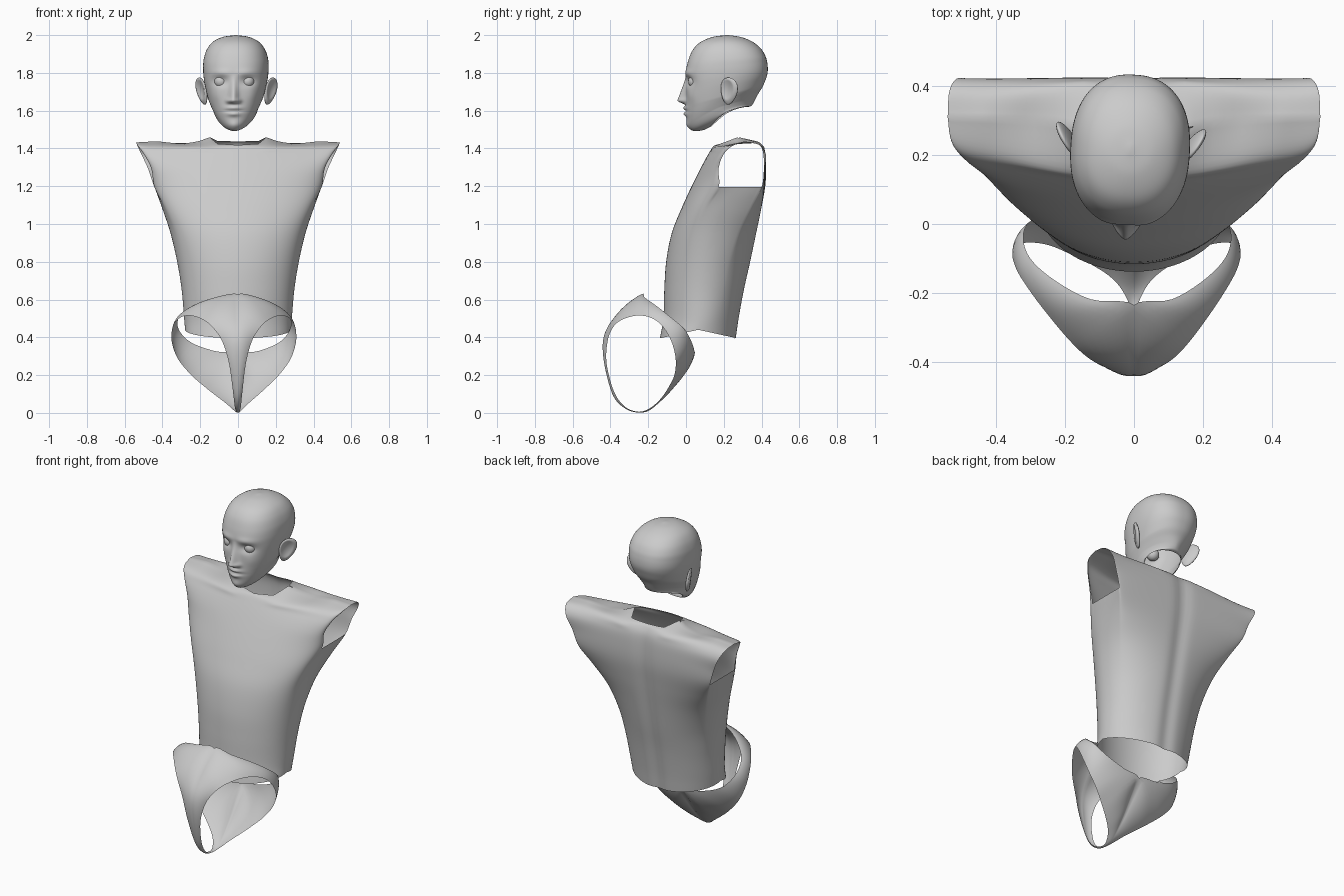
import bpy, bmesh, math
from mathutils import Vector, Matrix

if "Cube" in bpy.data.objects:
    bpy.data.objects.remove(bpy.data.objects["Cube"])


def spline(pts, sub, closed=False):
    """Catmull-Rom through points of any dimension."""
    P = [Vector(p) for p in pts]
    n = len(P)
    if closed:
        get = lambda i: P[i % n]
    else:
        E = [2 * P[0] - P[1]] + P + [2 * P[-1] - P[-2]]
        get = lambda i: E[i + 1]
    out = []
    for i in range(n if closed else n - 1):
        a, b, c, d = get(i - 1), get(i), get(i + 1), get(i + 2)
        for k in range(sub):
            t = k / sub
            out.append(0.5 * (2 * b + (c - a) * t + (2 * a - 5 * b + 4 * c - d) * t * t
                              + (3 * b - a - 3 * c + d) * t ** 3))
    return out if closed else out + [P[-1]]


def add_grid(bm, rows, closed=False):
    V = [[bm.verts.new(p) for p in r] for r in rows]
    m = len(V[0])
    for a, b in zip(V, V[1:]):
        for j in range(m if closed else m - 1):
            k = (j + 1) % m
            bm.faces.new((a[j], a[k], b[k], b[j]))


def finish(bm, name):
    bmesh.ops.remove_doubles(bm, verts=bm.verts, dist=0.0005)
    bmesh.ops.recalc_face_normals(bm, faces=bm.faces)
    for f in bm.faces:
        f.smooth = True
    me = bpy.data.meshes.new(name)
    bm.to_mesh(me)
    bm.free()
    ob = bpy.data.objects.new(name, me)
    bpy.context.collection.objects.link(ob)
    return ob


def flip(rows):
    return [[Vector((-p[0], p[1], p[2])) for p in r] for r in rows]


# Torso: rows of (z centre, z side, half width, y front, y side, y back, boxiness)
lower = [(.395, .44, .28, -.138, .065, .27, 0), (.5, .5, .285, -.12, .083, .285, 0),
         (.65, .65, .298, -.115, .10, .312, .05), (.8, .8, .322, -.105, .12, .345, .1),
         (.95, .95, .357, -.076, .15, .375, .3), (1.08, 1.08, .40, -.025, .20, .40, .65),
         (1.2, 1.195, .442, .03, .28, .42, 1)]
# upper rows: (z centre, z edge, half width, y centre, y edge, y shift halfway)
front_up = [(1.3, 1.29, .458, .08, .172, .004), (1.37, 1.365, .495, .118, .197, .014),
            (1.41, 1.413, .53, .143, .245, .025)]
back_up = [(1.3, 1.29, .475, .425, .413, 0), (1.38, 1.37, .512, .42, .422, -.004),
           (1.425, 1.42, .535, .40, .385, -.015)]
shoulder = [(.28, .15, .275, 1.46), (.40, .21, .295, 1.437), (.55, .30, .305, 1.424),
            (.8, .43, .31, 1.438), (1, .54, .31, 1.432)]
front_neck = [(0, 0, .155, 1.418), (.17, .11, .185, 1.425)]
back_neck = [(0, 0, .385, 1.437), (.17, .11, .365, 1.44)]
STEPS, WALL, SUB = 28, 12, 6


def arc_row(zc, zs, xs, yc, ys, shift=0):
    out = []
    for i in range(STEPS + 1):
        a = i / STEPS * math.pi / 2
        f, c = math.sin(a), math.cos(a)
        out.append(Vector((xs * f, ys + (yc - ys) * c + shift * math.sin(2 * a) ** 2,
                           zs + (zc - zs) * c)))
    return out


def body_row(zc, zs, xs, yc, ys, boxy, corner):
    """Ellipse quarter blended to an arc with a straight side wall."""
    yk = ys + (yc - ys) * corner
    box = arc_row(zc, zs, xs, yc, yk)
    box += [Vector((xs, yk + (ys - yk) * i / WALL, zs)) for i in range(1, WALL + 1)]
    out = []
    for i, p in enumerate(box):
        a = i / (STEPS + WALL) * math.pi / 2
        c = math.cos(a)
        e = Vector((xs * math.sin(a), ys + (yc - ys) * c, zs + (zc - zs) * c))
        out.append(e.lerp(p, boxy))
    return out


def key_row(keys):
    out = []
    for i in range(STEPS + 1):
        f = math.sin(i / STEPS * math.pi / 2)
        for a, b in zip(keys, keys[1:]):
            if f <= b[0] + 1e-9:
                t = (f - a[0]) / (b[0] - a[0])
                out.append(Vector(a[1:]).lerp(Vector(b[1:]), t))
                break
    return out


def loft(rows):
    cols = [spline(c, SUB) for c in zip(*rows)]
    return [list(r) for r in zip(*cols)]


bm = bmesh.new()
for side, corner, upper, neck in ((3, .43, front_up, front_neck), (5, .86, back_up, back_neck)):
    low = [body_row(r[0], r[1], r[2], r[side], r[4], r[6], corner) for r in lower]
    panel = loft([r[:STEPS + 1] for r in low] + [arc_row(*r) for r in upper]
                 + [key_row(neck + shoulder)])
    wall = loft([r[STEPS:] for r in low])
    for w, p in zip(wall, panel):
        w[0] = p[-1].copy()
    if side == 5:  # spine groove
        for r in panel:
            for p in r:
                p.y -= .012 * math.exp(-(p.x / .045) ** 2)
    for rows in (panel, wall):
        add_grid(bm, rows)
        add_grid(bm, flip(rows))
finish(bm, "torso")

# Pelvis: strip between the leg opening and the waist / centre line
leg = [(.01, -.25, .006), (.016, -.32, .03), (.025, -.38, .11), (.045, -.42, .26),
       (.08, -.415, .38), (.13, -.385, .455), (.18, -.335, .495), (.24, -.26, .515),
       (.29, -.19, .505), (.325, -.13, .465), (.335, -.08, .385), (.305, -.055, .29),
       (.24, -.06, .205), (.17, -.09, .14), (.11, -.122, .09), (.06, -.158, .05),
       (.028, -.20, .02)]
waist = [(0, -.25, .002), (0, -.325, .025), (0, -.39, .1), (0, -.435, .28), (0, -.43, .42),
         (0, -.345, .54), (0, -.235, .628), (.12, -.218, .61), (.23, -.155, .565),
         (.295, -.085, .51), (.30, -.01, .445), (.24, .03, .375), (.12, .044, .328),
         (0, .042, .308), (0, -.02, .22), (0, -.09, .12), (0, -.18, .022)]
bm = bmesh.new()
A, B = spline(leg, 5, True), spline(waist, 5, True)
for p in B:
    p.x = 0 if p.x < .004 else p.x
mid = Vector((0, -.2, .3))
strip = []
for k in range(9):
    t = k / 8
    row = []
    for a, b in zip(A, B):
        p = a.lerp(b, t)
        d = p - mid
        row.append(p + d.normalized() * (a - b).length * .1 * 4 * t * (1 - t))
    strip.append(row)
add_grid(bm, strip, True)
add_grid(bm, flip(strip), True)
for v in bm.verts:
    v.co.x *= .92 if v.co.x > 0 else 1.05
    v.co.z = max(v.co.z, 0)
finish(bm, "pelvis")

# Head: tilted rings (y front, z front, y back, z back, half width, roundness)
head_rows = [(.13, 1.515, .33, 1.62, .105, 1.9), (.09, 1.497, .345, 1.625, .109, 1.8),
             (.04, 1.493, .355, 1.637, .113, 1.75), (.012, 1.515, .365, 1.655, .121, 1.8),
             (.003, 1.56, .383, 1.69, .133, 2), (.0, 1.61, .405, 1.725, .145, 2.15),
             (.0, 1.66, .42, 1.76, .156, 2.25), (.0, 1.71, .43, 1.79, .165, 2.3),
             (.0, 1.76, .433, 1.82, .171, 2.35), (.0, 1.81, .43, 1.855, .173, 2.35),
             (.012, 1.865, .42, 1.89, .169, 2.35), (.035, 1.92, .395, 1.93, .153, 2.3),
             (.075, 1.962, .35, 1.966, .122, 2.2), (.14, 1.99, .29, 1.99, .07, 2),
             (.21, 2.0, .225, 2.0, .004, 2)]


def bump(x, z, cx, cz, sx, sz):
    return math.exp(-((x - cx) / sx) ** 2 - ((z - cz) / sz) ** 2)


def face(x, z):
    """Depth change of the face; negative is outwards."""
    x = abs(x)
    d = 0
    if 1.63 < z < 1.79:
        ramp = min(((1.79 - z) / .135) ** 1.2, (z - 1.63) / .02, 1)
        d -= .046 * ramp * math.exp(-(x / (.016 + .009 * ramp)) ** 2)
    d -= .012 * bump(x, z, .027, 1.65, .014, .014)      # nostril wings
    d += .018 * bump(x, z, .072, 1.755, .040, .025)     # eye sockets
    d -= .006 * bump(x, z, .065, 1.80, .05, .018)       # brows
    d -= .016 * bump(x, z, 0, 1.614, .036, .011)        # upper lip
    d -= .015 * bump(x, z, 0, 1.583, .032, .012)        # lower lip
    d += .006 * bump(x, z, 0, 1.598, .045, .005)        # mouth line
    d -= .006 * bump(x, z, 0, 1.525, .03, .02)          # chin
    d -= .005 * bump(x, z, .10, 1.68, .03, .04)         # cheeks
    return d


COLS = 144
rings = []
for yf, zf, yb, zb, w, e in spline(head_rows, 7):
    ring = []
    lift = .03 * max(0, min(1, (1.62 - zf) / .1))       # raises the jaw corners
    for j in range(COLS):
        a = 2 * math.pi * j / COLS
        c, s = math.cos(a), math.sin(a)
        k = (abs(c) ** e + abs(s) ** e) ** (-1 / e)
        u = (1 - c * k) / 2
        x, y = w * s * k, yf + (yb - yf) * u
        z = zf + (zb - zf) * u + lift * math.sin(math.pi * u)
        if c > 0:
            y += face(x, z) * min(1, c * 2.5) * max(0, min(1, (.1 - y) / .04))
        ring.append(Vector((x, y, z)))
    rings.append(ring)

turn = (Matrix.Translation((-.012, .2, 0)) @ Matrix.Rotation(math.radians(-3), 4, 'Z')
        @ Matrix.Translation((0, -.2, 0)))
bm = bmesh.new()
add_grid(bm, rings, True)
bm.faces.new([v for v in bm.verts][-COLS:])
finish(bm, "head").data.transform(turn)

# Eyes and ears on both sides
for sx, side in ((-1, "left"), (1, "right")):
    bm = bmesh.new()
    bmesh.ops.create_uvsphere(bm, u_segments=24, v_segments=16, radius=.035,
                              matrix=Matrix.Translation((sx * .071, .050, 1.755)))
    finish(bm, side + "_eye").data.transform(turn)

    bm = bmesh.new()
    bmesh.ops.create_uvsphere(bm, u_segments=40, v_segments=28, radius=1)
    for v in bm.verts:
        x, y, z = v.co
        r = math.hypot(y + .15, z - .1)
        if x > 0:                                        # hollow of the ear
            x -= .95 * max(0, 1 - (r / .75) ** 2)
        width = .051 * (1 + .25 * z)                     # narrower lobe
        v.co = Vector((x * .016, y * width, z * .074))
    place = (Matrix.Translation((.182, .237, 1.703)) @ Matrix.Rotation(math.radians(-28), 4, 'Z')
             @ Matrix.Rotation(math.radians(-14), 4, 'X') @ Matrix.Rotation(math.radians(10), 4, 'Y'))
    bmesh.ops.transform(bm, matrix=place, verts=bm.verts)
    for v in bm.verts:
        v.co.x *= sx
    finish(bm, side + "_ear").data.transform(turn)
